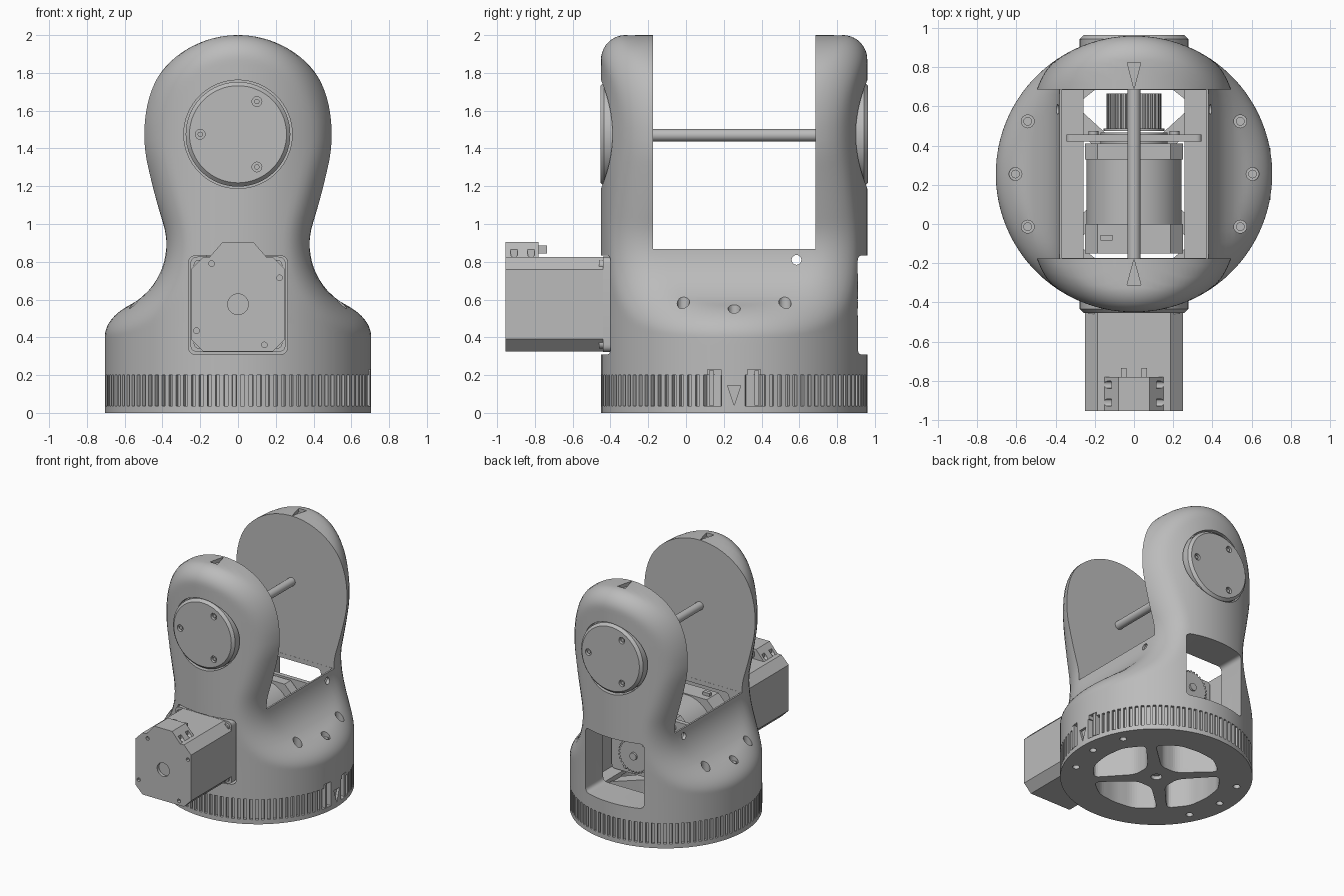
import bpy, bmesh, math
from math import sin, cos, pi, hypot, radians

cube = bpy.data.objects.get("Cube")
if cube:
    bpy.data.objects.remove(cube, do_unlink=True)

grey = bpy.data.materials.new("plain grey")
grey.use_nodes = True
grey.diffuse_color = (0.5, 0.5, 0.5, 1)
grey.node_tree.nodes["Principled BSDF"].inputs["Base Color"].default_value = (0.5, 0.5, 0.5, 1)

CY, R = 0.255, 0.705          # axis of the turret and its radius
Y0, Y1 = -0.175, 0.685        # inner faces of the two yoke arms
ZP, ZM = 1.475, 0.575         # pivot and motor heights


def finish(name, bm):
    bmesh.ops.recalc_face_normals(bm, faces=bm.faces[:])
    mesh = bpy.data.meshes.new(name)
    bm.to_mesh(mesh)
    bm.free()
    mesh.materials.append(grey)
    ob = bpy.data.objects.new(name, mesh)
    bpy.context.collection.objects.link(ob)
    return ob


def prism(name, outlines, a, b, axis="z"):
    """Extrude flat outlines between a and b along an axis."""
    place = {"x": lambda u, v, t: (t, u, v),
             "y": lambda u, v, t: (u, t, v),
             "z": lambda u, v, t: (u, v, t)}[axis]
    bm = bmesh.new()
    for pts in outlines:
        rings = [[bm.verts.new(place(u, v, t)) for u, v in pts] for t in (a, b)]
        bm.faces.new(rings[0])
        bm.faces.new(rings[1])
        for i in range(len(pts)):
            j = i - 1
            bm.faces.new((rings[0][j], rings[0][i], rings[1][i], rings[1][j]))
    return finish(name, bm)


def circle(u, v, r, n=24):
    return [(u + r * cos(2 * pi * i / n), v + r * sin(2 * pi * i / n)) for i in range(n)]


def rect(u0, u1, v0, v1):
    return [(u0, v0), (u1, v0), (u1, v1), (u0, v1)]


def rounded(pts, r, n=5):
    """Round each corner of an outline."""
    out = []
    for i, (x, y) in enumerate(pts):
        ends = []
        for qx, qy in (pts[i - 1], pts[(i + 1) % len(pts)]):
            d = hypot(qx - x, qy - y)
            k = min(r / d, 0.45)
            ends.append((x + (qx - x) * k, y + (qy - y) * k))
        for s in range(n + 1):
            t = s / n
            w = ((1 - t) ** 2, 2 * t * (1 - t), t * t)
            out.append(tuple(w[0] * ends[0][c] + w[1] * (x, y)[c] + w[2] * ends[1][c] for c in (0, 1)))
    return out


def cut(ob, *cutters, keep=False):
    bpy.context.view_layer.objects.active = ob
    for c in cutters:
        m = ob.modifiers.new("cut", "BOOLEAN")
        m.operation, m.solver, m.object = "DIFFERENCE", "EXACT", c
        bpy.ops.object.modifier_apply(modifier=m.name)
        if not keep:
            bpy.data.objects.remove(c, do_unlink=True)


# Body: keyhole-shaped front outline crossed with a cylinder, edges rounded
FILLET, TOP_R, NECK_R = 0.13, 0.525, 0.36
NX, NZ = 0.74, 0.89
ang = radians(-18.1)


def outline_distance(x, z):
    x = abs(x)
    t = x * sin(ang) - (z - ZP) * cos(ang)
    if t < 0:
        return hypot(x, z - ZP) - TOP_R
    if t < 0.326:
        return x * cos(ang) + (z - ZP) * sin(ang) - TOP_R
    return NECK_R - hypot(x - NX, z - NZ)


def body_distance(x, y, z):
    a = max(outline_distance(x, z) + FILLET, 0)
    b = max(hypot(x, y) - R + FILLET, 0)
    return hypot(a, b) - FILLET


def reach(dx, dy, z):
    lo, hi = 0.0, 1.5
    for _ in range(22):
        mid = (lo + hi) / 2
        if body_distance(dx * mid, dy * mid, z) < 0:
            lo = mid
        else:
            hi = mid
    return lo


levels = [0.2, 0.3, 0.36] + [0.4 + 0.01 * i for i in range(22)]
levels += [0.62 + 0.0295 * i for i in range(29)]
levels += [ZP + TOP_R * sin(radians(4 * i)) for i in range(1, 23)]
bm = bmesh.new()
rings, SEG = [], 96
for z in levels:
    w, l = reach(1, 0, z), reach(0, 1, z)
    ring = []
    for i in range(SEG):
        dx, dy = w * cos(2 * pi * i / SEG), l * sin(2 * pi * i / SEG)
        k = reach(dx, dy, z)
        ring.append(bm.verts.new((dx * k, CY + dy * k, z)))
    rings.append(ring)
for lower, upper in zip(rings, rings[1:]):
    for i in range(SEG):
        bm.faces.new((lower[i - 1], lower[i], upper[i], upper[i - 1]))
bm.faces.new(rings[0])
bm.faces.new(rings[-1])
body = finish("yoke_body", bm)

# Openings in the body
window = rounded(rect(-0.262, 0.262, 0.31, 0.832), 0.04)
bolts = [(s * 0.605 * cos(a), CY + 0.605 * sin(a)) for s in (-1, 1) for a in (-0.46, 0, 0.46)]
marks = [[(-0.035, y), (0.035, y), (0, tip)] for y, tip in ((-0.31, Y0 - 0.005), (0.825, Y1 + 0.005))]
pocket = [(0.14, -0.07), (0.35, -0.3), (0.46, -0.16), (0.48, 0), (0.46, 0.16), (0.35, 0.3), (0.14, 0.07)]
pockets = []
for k in range(4):
    c, s = cos(k * pi / 2), sin(k * pi / 2)
    pockets.append(rounded([(u * c - v * s, CY + u * s + v * c) for u, v in pocket], 0.05))
lightening = prism("lightening_cutter", pockets, -0.1, 0.27)
cut(body,
    prism("arm_gap", [rect(-1, 1, Y0, Y1)], 0.868, 2.3),
    prism("upper_bay", [rect(-0.367, 0.367, Y0 + 0.001, Y1 - 0.001)], 0.3, 0.95),
    prism("motor_bay", [rect(-0.258, 0.258, Y0 + 0.002, Y1 - 0.002)], 0.262, 0.94),
    prism("front_window", [window], -0.6, 0.0, "y"),
    prism("back_window", [window], 0.5, 1.1, "y"),
    prism("front_socket", [circle(0, ZP, 0.287, 64)], -0.6, -0.36, "y"),
    prism("back_socket", [circle(0, ZP, 0.287, 64)], 0.87, 1.1, "y"),
    prism("bolt_sinks", [circle(x, y, 0.033, 16) for x, y in bolts], 0.515, 0.7),
    prism("side_holes", [circle(0.585, 0.81, 0.026, 16)], -0.8, 0.8, "x"),
    prism("top_marks", marks, 1.97, 2.2),
    prism("clamp_notches", [rect(CY + s * 0.105 - 0.035, CY + s * 0.105 + 0.035, 0.1, 0.23) for s in (-1, 1)],
          0.665, 0.8, "x"))
cut(body, lightening, keep=True)

# Socket bolts sunk into the shoulders
bolt_heads = prism("shoulder_bolts", [circle(x, y, 0.022, 16) for x, y in bolts], 0.5, 0.53)

# Toothed belt ring with a clamp gap on the left side
TEETH = 100
teeth = []
for i in range(TEETH):
    a = 2 * pi * i / TEETH
    off = abs((a + pi) % (2 * pi) - pi)
    tip, root = (R, R) if off < 0.1 else (0.665, 0.665) if off < 0.21 else (R, 0.683)
    for f, r in ((-0.5, root), (-0.22, root), (-0.2, tip), (0.3, tip), (0.32, root)):
        t = a + f * 2 * pi / TEETH
        teeth.append((r * cos(t), CY + r * sin(t)))
ring = prism("belt_ring", [teeth], 0.035, 0.2)
cut(ring, lightening, keep=True)
cut(ring, prism("zero_mark", [[(CY - 0.035, 0.145), (CY + 0.035, 0.145), (CY, 0.04)]], 0.685, 0.8, "x"))
posts = prism("belt_clamps", [rect(CY + s * 0.12 - 0.012, CY + s * 0.12 + 0.012, 0.04, 0.225) for s in (-1, 1)],
              0.64, 0.695, "x")

# Bottom plate with lightening pockets and bolt holes
plate = prism("bottom_plate", [circle(0, CY, R, 96)], 0, 0.036)
cut(plate, lightening)
cut(plate, prism("plate_holes", [circle(x, y, 0.026, 16) for x, y in bolts] + [circle(0, CY, 0.04)], -0.1, 0.03))

# Pivot caps on both arms, and the cross rod
smooth = [body, bolt_heads, plate]
for name, s in (("front", -1), ("back", 1)):
    cap = prism(name + "_pivot_cap", [circle(0, ZP, 0.277, 64)], CY + s * 0.57, CY + s * 0.708, "y")
    b = cap.modifiers.new("chamfer", "BEVEL")
    b.width, b.segments, b.limit_method = 0.02, 1, "ANGLE"
    bpy.context.view_layer.objects.active = cap
    bpy.ops.object.modifier_apply(modifier=b.name)
    spots = [(-s * 0.2 * cos(a), ZP + 0.2 * sin(a)) for a in (pi / 3, pi, -pi / 3)]
    cut(cap, prism("cap_sinks", [circle(x, z, 0.026, 16) for x, z in spots], CY + s * 0.685, CY + s * 0.8, "y"))
    smooth += [cap, prism(name + "_cap_screws", [circle(x, z, 0.014, 12) for x, z in spots],
                          CY + s * 0.67, CY + s * 0.7, "y")]
smooth.append(prism("cross_rod", [circle(0, ZP - 0.005, 0.033)], Y0 - 0.01, Y1 + 0.01, "y"))


# Motor parts
def square(h, r):
    return rounded(rect(-h, h, ZM - h, ZM + h), r)


H, C = 0.25, 0.185
octagon = [(H, -C), (H, C), (C, H), (-C, H), (-H, C), (-H, -C), (-C, -H), (C, -H)]
octagon = [(u, ZM + v) for u, v in octagon]
ears = [(s * 0.207, ZM + t * 0.207) for s in (-1, 1) for t in (-1, 1)]

case = prism("front_motor_case", [octagon], -0.955, -0.44, "y")
small = [(-0.14, 0.215), (0.22, 0.14), (-0.22, -0.14), (0.14, -0.215)]
cut(case, prism("case_holes", [circle(0, ZM, 0.055)] + [circle(u, ZM + v, 0.015, 12) for u, v in small],
                -1.1, -0.93, "y"))
smooth += [case,
           prism("front_motor_flange", [square(0.252, 0.04)], -0.44, -0.2, "y"),
           prism("front_flange_bolts", [circle(x, z, 0.028, 16) for x, z in ears], -0.46, -0.43, "y")]

# Connector housing and plugs on the front motor
hood = prism("connector_hood", [[(-0.155, 0.82), (0.155, 0.82), (0.08, 0.906), (-0.08, 0.906)]], -0.955, -0.78, "y")
cut(hood, prism("hood_slots", [rounded(rect(y - 0.018, y + 0.018, 0.825, 0.88), 0.017) for y in (-0.91, -0.82)],
                0.115, 0.2, "x"),
    prism("hood_slots_right", [rounded(rect(y - 0.018, y + 0.018, 0.825, 0.88), 0.017) for y in (-0.91, -0.82)],
          -0.2, -0.115, "x"))
prism("connector_plugs", [rect(s * 0.052 - 0.015, s * 0.052 + 0.015, 0.845, 0.885) for s in (-1, 1)],
      -0.79, -0.735, "y")

# Inner motor, its mounting plate and pulley
mount = prism("mounting_plate", [rounded(rect(-0.345, 0.345, 0.31, 0.835), 0.03)], 0.42, 0.456, "y")
pulley_teeth = [(r * cos(2 * pi * (i + f) / 30), ZM + r * sin(2 * pi * (i + f) / 30))
                for i in range(30) for f, r in ((0, 0.14), (0.45, 0.14), (0.5, 0.125), (0.95, 0.125))]
prism("pulley", [pulley_teeth], 0.485, 0.665, "y")
smooth += [mount,
           prism("inner_motor_end", [octagon], -0.15, 0.0, "y"),
           prism("inner_motor_can", [circle(0, ZM, 0.243, 48)], -0.01, 0.34, "y"),
           prism("inner_motor_face", [octagon], 0.33, 0.41, "y"),
           prism("inner_face_boss", [circle(0, ZM, 0.17, 32)], 0.4, 0.468, "y"),
           prism("pulley_flange", [circle(0, ZM, 0.155, 32)], 0.475, 0.487, "y"),
           prism("pulley_shaft", [circle(0, ZM, 0.03)], 0.4, 0.68, "y"),
           prism("mount_bolts", [circle(x, z, 0.025, 16) for x, z in ears], 0.45, 0.475, "y"),
           prism("inner_plug", [rect(-0.17, -0.11, -0.085, -0.055)], 0.8, 0.85)]

# Smooth shading with sharp edges kept
bpy.ops.object.select_all(action="DESELECT")
for ob in smooth:
    ob.select_set(True)
bpy.context.view_layer.objects.active = body
bpy.ops.object.shade_smooth_by_angle(angle=radians(30))
